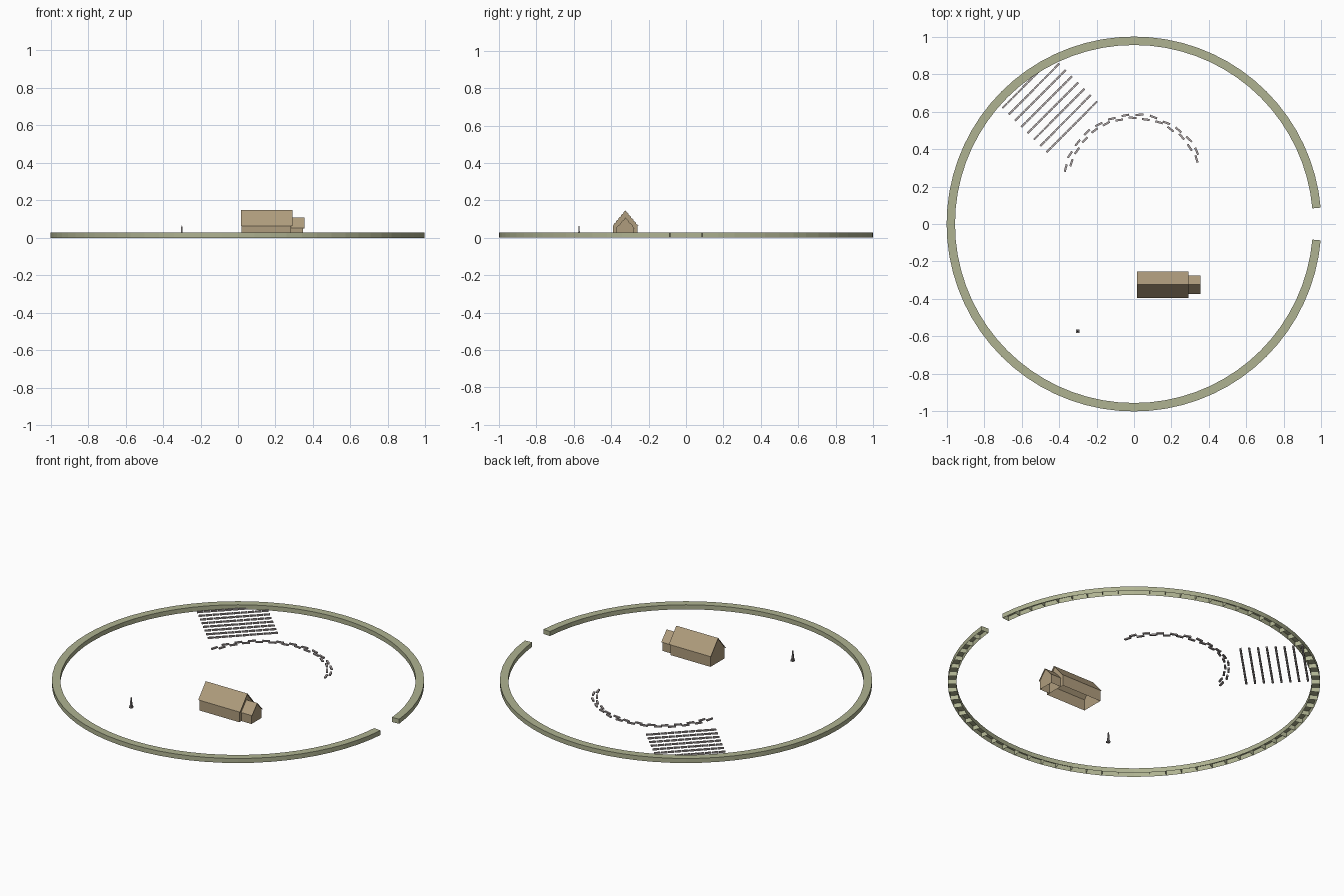
import bpy, bmesh, math, random
from mathutils import Matrix, Vector

if "Cube" in bpy.data.objects:
    bpy.data.objects.remove(bpy.data.objects["Cube"])

random.seed(4)


def material(name, rgb):
    m = bpy.data.materials.new(name)
    m.diffuse_color = (*rgb, 1)
    m.use_nodes = True
    m.node_tree.nodes["Principled BSDF"].inputs["Base Color"].default_value = m.diffuse_color
    return m


HEDGE = material("sage green", (0.43, 0.45, 0.285))
TAN = material("tan stone", (0.43, 0.335, 0.205))
GREY = material("warm grey stone", (0.41, 0.365, 0.365))
DARK = material("dark grey stone", (0.25, 0.23, 0.23))


def finish(name, bm, mat):
    me = bpy.data.meshes.new(name)
    bm.to_mesh(me)
    bm.free()
    me.materials.append(mat)
    ob = bpy.data.objects.new(name, me)
    bpy.context.collection.objects.link(ob)
    return ob


def add_box(bm, center, size, angle=0.0):
    mat = Matrix.Translation(center) @ Matrix.Rotation(angle, 4, 'Z') @ Matrix.Diagonal((*size, 1))
    bmesh.ops.create_cube(bm, size=1, matrix=mat)


# Ring wall: open-bottomed segments with a partition at every joint, gap on +x
STEP, FIRST, LAST = math.radians(5), 1, 71
R_IN, R_OUT, WALL_H = 0.955, 1.0, 0.027
bm = bmesh.new()
prev = None
for i in range(FIRST, LAST + 1):
    c, s = math.cos(i * STEP), math.sin(i * STEP)
    ring = [bm.verts.new((r * c, r * s, z)) for r, z in
            ((R_IN, 0), (R_IN, WALL_H), (R_OUT, WALL_H), (R_OUT, 0))]
    bm.faces.new(ring if i == FIRST else ring[::-1])
    if prev:
        for k in range(3):
            bm.faces.new((prev[k], ring[k], ring[k + 1], prev[k + 1]))
    prev = ring
finish("ring_wall", bm, HEDGE)

# Chapel: gabled bodies with thin roofs
RIDGE_Y = -0.324


def gabled_body(name, x0, x1, half, eave, ridge):
    profile = [(-half, 0), (-half, eave), (0, ridge), (half, eave), (half, 0)]
    bm = bmesh.new()
    a, b = ([bm.verts.new((x, RIDGE_Y + y, z)) for y, z in profile] for x in (x0, x1))
    bm.faces.new(a[::-1])
    bm.faces.new(b)
    for k in range(4):
        bm.faces.new((a[k], a[k + 1], b[k + 1], b[k]))
    bmesh.ops.recalc_face_normals(bm, faces=bm.faces)
    finish(name, bm, TAN)


def gabled_roof(name, x0, x1, half, eave, ridge, thick):
    profile = [(-half, eave), (0, ridge), (half, eave),
               (half, eave - thick), (0, ridge - thick), (-half, eave - thick)]
    bm = bmesh.new()
    a, b = ([bm.verts.new((x, RIDGE_Y + y, z)) for y, z in profile] for x in (x0, x1))
    for end in (a, b):
        bm.faces.new((end[0], end[1], end[4], end[5]))
        bm.faces.new((end[1], end[2], end[3], end[4]))
    for k in range(6):
        j = (k + 1) % 6
        bm.faces.new((a[k], a[j], b[j], b[k]))
    bmesh.ops.recalc_face_normals(bm, faces=bm.faces)
    finish(name, bm, TAN)


gabled_body("nave_walls", 0.02, 0.282, 0.066, 0.065, 0.1445)
gabled_roof("nave_roof", 0.015, 0.29, 0.07, 0.063, 0.147, 0.0015)
gabled_body("porch_walls", 0.282, 0.348, 0.047, 0.053, 0.106)
gabled_roof("porch_roof", 0.282, 0.354, 0.05, 0.052, 0.108, 0.0015)

# Monument: stepped base, tapered shaft and pointed cap
MX, MY = -0.3, -0.572
bm = bmesh.new()
add_box(bm, (MX, MY, 0.004), (0.018, 0.018, 0.008))
add_box(bm, (MX, MY, 0.012), (0.012, 0.012, 0.008))
for z, h, r1, r2 in ((0.037, 0.042, 0.0065, 0.0045), (0.0615, 0.007, 0.0045, 0.0)):
    bmesh.ops.create_cone(bm, cap_ends=True, segments=4, radius1=r1, radius2=r2, depth=h,
                          matrix=Matrix.Translation((MX, MY, z)) @ Matrix.Rotation(math.pi / 4, 4, 'Z'))
finish("monument", bm, DARK)

# Headstones in eight straight diagonal rows
ROWS, PER_ROW, STONE_H, STONE_D = 8, 10, 0.008, 0.011
start, end = Vector((-0.468, 0.382, 0)), Vector((-0.196, 0.655, 0))
shift = Vector((-0.0336, 0.0336, 0))
pitch = (end - start).length / PER_ROW
bm = bmesh.new()
for row in range(ROWS):
    for k in range(PER_ROW):
        p = start.lerp(end, (k + 0.5) / PER_ROW) + shift * row
        add_box(bm, (p.x, p.y, STONE_H / 2), (pitch * 0.9, STONE_D, STONE_H), math.pi / 4)
finish("headstone_rows", bm, GREY)

# Headstones in a loosely staggered double arc
ARC_N = 26
bm = bmesh.new()
for k in range(ARC_N):
    a = math.radians(24 + (165 - 24) * k / (ARC_N - 1))
    r = (0.382 if k % 2 else 0.364) + random.uniform(-0.004, 0.004)
    add_box(bm, (0.003 + r * math.cos(a), 0.2 + r * math.sin(a), STONE_H / 2),
            (0.041, STONE_D, STONE_H), a + math.pi / 2 + random.uniform(-0.15, 0.15))
finish("headstone_arc", bm, GREY)
